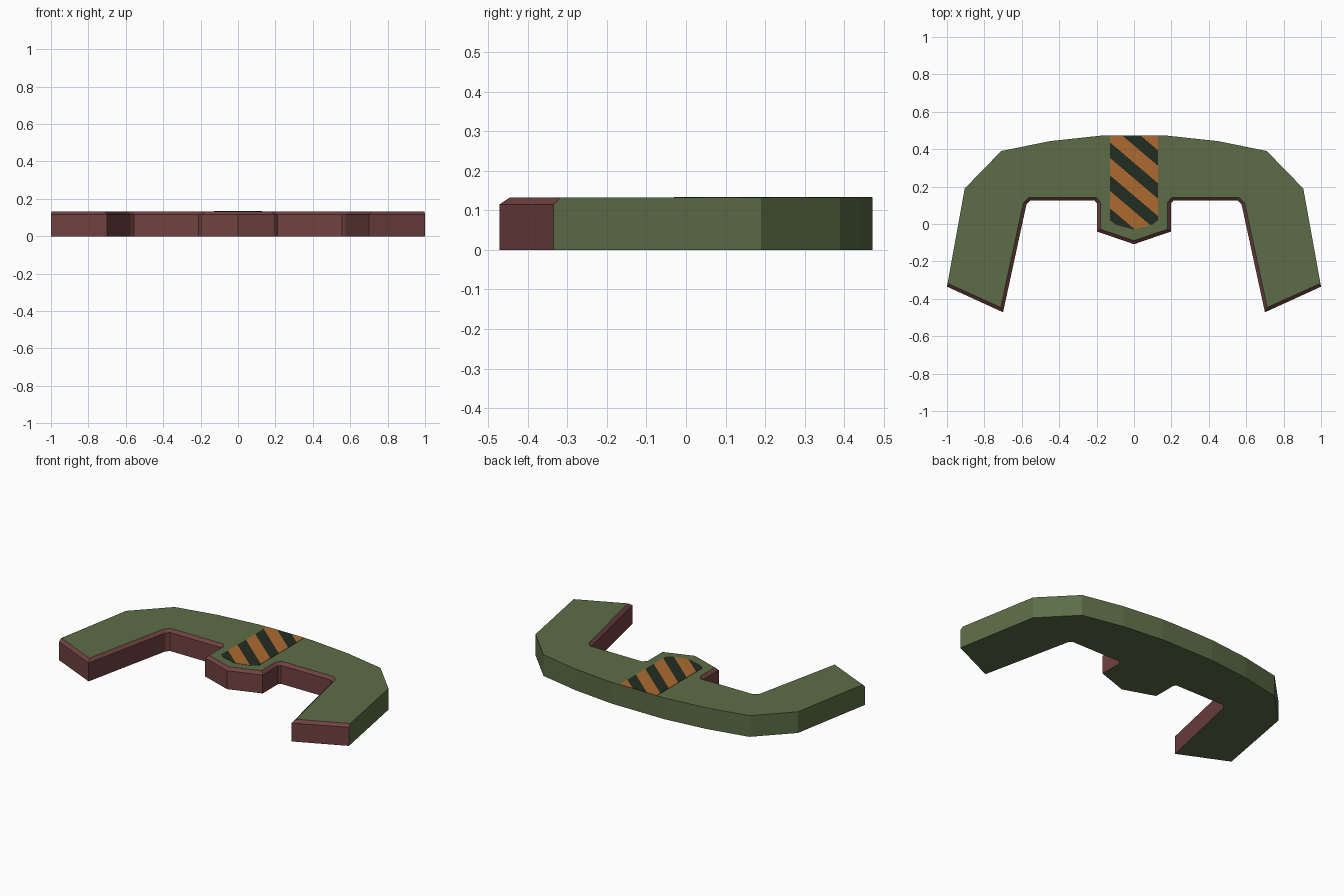
import bpy, bmesh
from mathutils import Vector

if "Cube" in bpy.data.objects:
    bpy.data.objects.remove(bpy.data.objects["Cube"])


def material(name, rgb):
    m = bpy.data.materials.new(name)
    lin = [((c / 255 + 0.055) / 1.055) ** 2.4 for c in rgb]
    m.diffuse_color = (*lin, 1)
    m.use_nodes = True
    m.node_tree.nodes["Principled BSDF"].inputs["Base Color"].default_value = m.diffuse_color
    return m


GREEN = material("olive green", (92, 109, 71))
MAROON = material("maroon trim", (112, 66, 64))
ORANGE = material("stripe orange", (172, 106, 48))
DARK = material("stripe dark green", (34, 45, 34))


def make_object(name, bm, mats):
    bmesh.ops.recalc_face_normals(bm, faces=bm.faces)
    me = bpy.data.meshes.new(name)
    bm.to_mesh(me)
    bm.free()
    for m in mats:
        me.materials.append(m)
    ob = bpy.data.objects.new(name, me)
    bpy.context.collection.objects.link(ob)
    return ob


# Body outline, right half, clockwise from the back centre to the front centre
half = [(0.18, 0.472), (0.45, 0.443), (0.71, 0.39), (0.905, 0.19), (1.0, -0.335),
        (0.70, -0.472), (0.575, 0.105), (0.555, 0.125), (0.21, 0.125),
        (0.198, 0.11), (0.198, -0.04), (0.0, -0.108)]
outline = [Vector(p) for p in half + [(-x, y) for x, y in half[-2::-1]]]
n = len(outline)
FIRST, LAST = 4, 18          # outer corners of the two leg ends
TOP, SHOULDER, CHAMFER = 0.132, 0.115, 0.018


def inset(i):
    """Top-edge position: chamfered along the trimmed front, plain elsewhere."""
    p, a, b = outline[i], outline[i - 1], outline[(i + 1) % n]
    if i == FIRST:
        return p + (a - p).normalized() * CHAMFER
    if i == LAST:
        return p + (b - p).normalized() * CHAMFER
    if not FIRST < i < LAST:
        return p
    d1, d2 = (p - a).normalized(), (b - p).normalized()
    n1, n2 = Vector((d1.y, -d1.x)), Vector((d2.y, -d2.x))
    return p + (n1 + n2) * CHAMFER / (1 + n1.dot(n2))


# Body: bottom, shoulder and top rings
bm = bmesh.new()
rings = [[bm.verts.new((p.x, p.y, z)) for p in outline] for z in (0, SHOULDER)]
rings.append([bm.verts.new((*inset(i), TOP)) for i in range(n)])
for lo, hi in zip(rings, rings[1:]):
    for i in range(n):
        j = (i + 1) % n
        f = bm.faces.new((lo[i], lo[j], hi[j], hi[i]))
        f.material_index = 1 if FIRST <= i < LAST else 0
caps = [bm.faces.new(rings[0]), bm.faces.new(rings[2])]
bmesh.ops.triangulate(bm, faces=caps)
make_object("curved_body", bm, [GREEN, MAROON])

# Diagonal striped panel, a thin plate cut along the stripe edges
SLOPE, START, PERIOD, DARK_W = 0.85, 0.503, 0.176, 0.083
panel = [(-0.128, 0.471), (0.128, 0.471), (0.128, 0.02), (0.095, -0.005),
         (0.0, -0.03), (-0.095, -0.005), (-0.128, 0.02)]
bm = bmesh.new()
face = bm.faces.new([bm.verts.new((x, y, TOP - 0.001)) for x, y in panel])
ext = bmesh.ops.extrude_face_region(bm, geom=[face])
for v in ext["geom"]:
    if isinstance(v, bmesh.types.BMVert):
        v.co.z += 0.003
for k in range(-1, 6):
    for offset in (0, DARK_W):
        level = START - k * PERIOD - offset
        bmesh.ops.bisect_plane(bm, geom=bm.verts[:] + bm.edges[:] + bm.faces[:],
                               plane_co=(0, level, 0), plane_no=(SLOPE, 1, 0))
for f in bm.faces:
    c = f.calc_center_median()
    f.material_index = 1 if (START - c.y - SLOPE * c.x) % PERIOD < DARK_W else 0
make_object("striped_panel", bm, [ORANGE, DARK])
